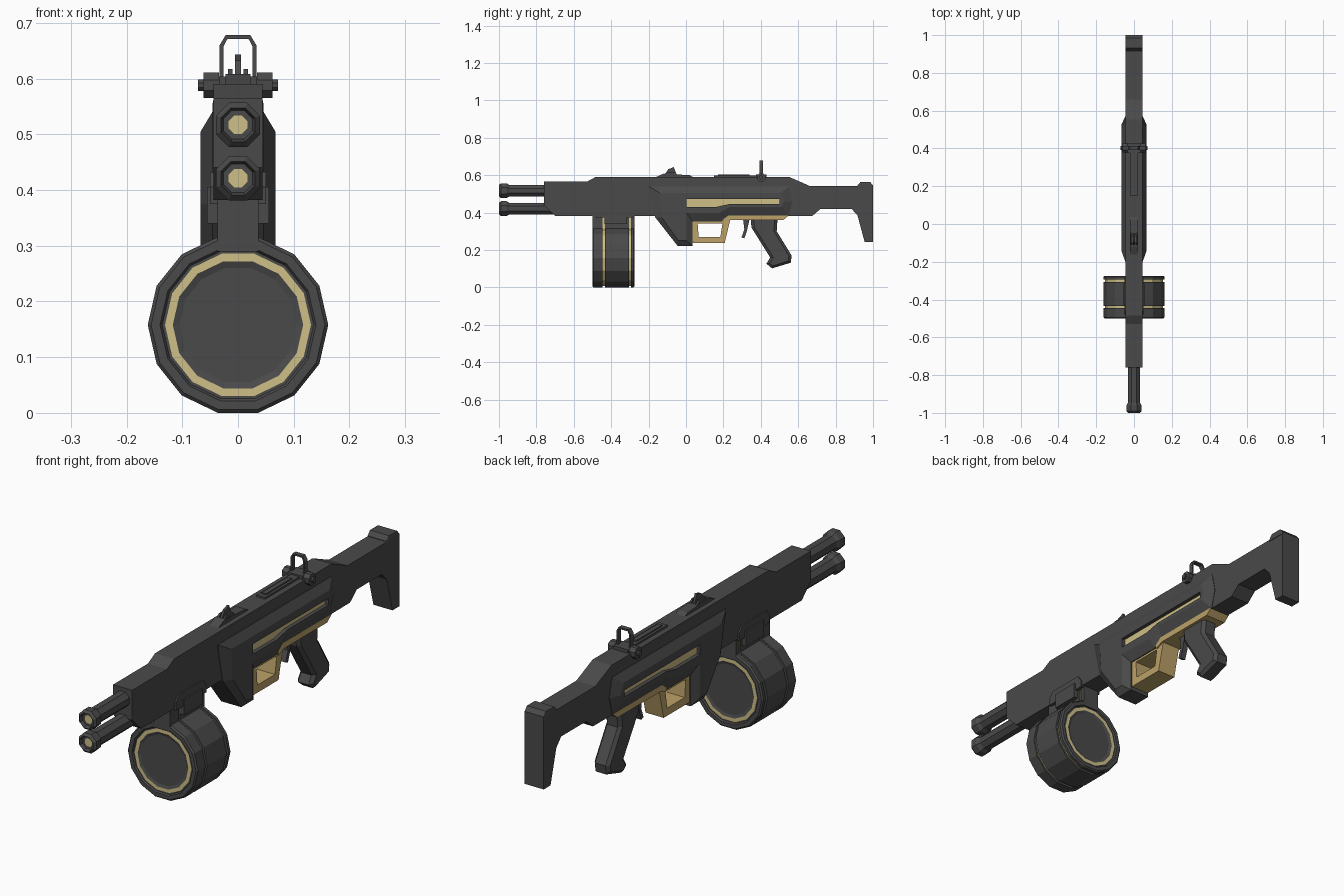
import bpy, bmesh, math
from mathutils import Vector

if "Cube" in bpy.data.objects:
    bpy.data.objects.remove(bpy.data.objects["Cube"], do_unlink=True)


def material(name, rgb):
    m = bpy.data.materials.new(name)
    m.use_nodes = True
    m.diffuse_color = (*rgb, 1)
    m.node_tree.nodes["Principled BSDF"].inputs["Base Color"].default_value = (*rgb, 1)
    return m


GREY = material("dark grey", (0.068, 0.068, 0.068))
GOLD = material("pale gold", (0.62, 0.52, 0.24))
TAN = material("tan gold", (0.50, 0.36, 0.14))


def finish(name, bm, mats):
    bmesh.ops.recalc_face_normals(bm, faces=bm.faces[:])
    me = bpy.data.meshes.new(name)
    bm.to_mesh(me)
    bm.free()
    for m in mats:
        me.materials.append(m)
    ob = bpy.data.objects.new(name, me)
    bpy.context.collection.objects.link(ob)
    return ob


def loft(name, rings, mat):
    """Skin a list of equal-length point rings and cap both ends."""
    bm = bmesh.new()
    rows = [[bm.verts.new(p) for p in ring] for ring in rings]
    for a, b in zip(rows, rows[1:]):
        for i in range(len(a)):
            j = (i + 1) % len(a)
            bm.faces.new((a[i], a[j], b[j], b[i]))
    bm.faces.new(rows[0])
    bm.faces.new(rows[-1])
    return finish(name, bm, [mat])


def slab(name, side, w, mat=GREY, face=None, face_w=None):
    """Side profile (y, z) given thickness; an optional inset face profile adds chamfers."""
    layers = [(-w, side), (w, side)]
    if face:
        layers = [(-face_w, face)] + layers + [(face_w, face)]
    return loft(name, [[(x, y, z) for y, z in pts] for x, pts in layers], mat)


def box(name, w, y0, y1, z0, z1, mat=GREY):
    return slab(name, [(y0, z0), (y1, z0), (y1, z1), (y0, z1)], w, mat)


def lathe(name, centre, steps, sides, axis="Y", turn=0.0, gold=()):
    """Turn (offset, radius) steps about an axis; bands listed in gold use the second colour."""
    bm = bmesh.new()
    rows = []
    for d, r in steps:
        row = []
        for i in range(sides):
            t = 2 * math.pi * (i + turn) / sides
            u, v = r * math.cos(t), r * math.sin(t)
            p = (u, d, v) if axis == "Y" else (d, u, v)
            row.append(bm.verts.new(Vector(centre) + Vector(p)))
        rows.append(row)
    for k, (a, b) in enumerate(zip(rows, rows[1:])):
        for i in range(sides):
            j = (i + 1) % sides
            bm.faces.new((a[i], a[j], b[j], b[i])).material_index = int(k in gold)
    bm.faces.new(rows[0]).material_index = int("cap" in gold)
    bm.faces.new(rows[-1])
    return finish(name, bm, [GREY, GOLD])


# Main body and shoulder stock
slab("body_and_stock", [
    (-.76, .565), (-.53, .565), (-.484, .59), (.553, .59), (.66, .543), (.917, .543),
    (1, .543), (1, .243), (.955, .243), (.917, .385), (.885, .42), (.72, .42),
    (.675, .382), (-.70, .382), (-.76, .44)], .044)
slab("butt_cap", [(.917, .535), (1, .535), (1, .545), (.985, .563), (.932, .563), (.917, .545)], .044,
     GREY, [(.92, .535), (.997, .535), (.997, .543), (.985, .553), (.932, .553), (.92, .543)], .046)

# Receiver shell with chamfered sides
receiver = slab("receiver", [
    (-.2, .54), (.553, .54), (.57, .46), (.55, .382), (.23, .382), (.19, .352),
    (.036, .352), (.036, .222), (-.045, .222), (-.165, .375)], .046, GREY, [
    (-.14, .505), (.505, .505), (.525, .46), (.51, .43), (.235, .43), (.175, .397),
    (.003, .397), (.003, .25), (-.04, .25), (-.13, .375)], .067)

# Side slot cut through the shell, backed by a gold strip
slot = [(.002, .43), (.16, .43), (.23, .445), (.5, .445), (.5, .472), (.002, .472)]
cutter = slab("slot_cutter", slot, .1)
cutter.hide_render = True
mod = receiver.modifiers.new("slot", "BOOLEAN")
mod.operation, mod.solver, mod.object = "DIFFERENCE", "EXACT", cutter
bpy.context.view_layer.objects.active = receiver
bpy.ops.object.modifier_apply(modifier="slot")
bpy.data.objects.remove(cutter, do_unlink=True)
slab("slot_strip", slot, .051, GOLD)

# Twin barrels with octagonal muzzles and gold bores
for label, z in (("upper", .517), ("lower", .421)):
    lathe(label + "_barrel", (0, 0, z), [
        (-.985, .018), (-.985, .028), (-1, .033), (-.99, .043), (-.96, .043),
        (-.945, .034), (-.70, .034)], 8, turn=.5, gold=("cap",))

# Drum magazine with gold grooves and gold face rings
lathe("drum", (0, 0, .158), [
    (-.49, .105), (-.494, .117), (-.494, .131), (-.494, .136), (-.5, .140), (-.5, .156),
    (-.494, .162), (-.446, .162), (-.446, .153), (-.434, .153), (-.434, .162),
    (-.306, .162), (-.306, .153), (-.294, .153), (-.294, .162), (-.281, .162),
    (-.275, .156), (-.275, .140), (-.281, .136), (-.281, .131), (-.281, .117),
    (-.285, .105)], 14, gold=(1, 8, 12, 19))
for i, (y0, y1) in enumerate(((-.5, -.446), (-.434, -.306), (-.294, -.275))):
    box(f"drum_neck_{i + 1}", .037, y0, y1, .29, .386)
box("drum_neck_core", .03, -.49, -.28, .29, .386, GOLD)
slab("drum_collar", [(-.48, .375), (-.28, .375), (-.28, .405), (-.3, .432), (-.46, .432), (-.48, .405)], .05)
box("collar_clip", .056, -.435, -.315, .34, .405)

# Gold hand frame and underside strip
slab("frame_front", [(.036, .24), (.068, .268), (.062, .345), (.036, .375)], .042, TAN)
slab("frame_bottom", [(.036, .238), (.207, .238), (.185, .27), (.062, .27)], .042, TAN)
slab("frame_rear", [(.207, .238), (.24, .375), (.2, .375), (.183, .265)], .042, TAN)
box("frame_top", .042, .036, .22, .343, .375, TAN)
slab("underside_strip", [(.19, .385), (.55, .385), (.52, .36), (.235, .36), (.2, .345)], .048, TAN)

# Trigger and grip
slab("trigger", [(.305, .365), (.34, .365), (.325, .3), (.312, .262), (.297, .268), (.312, .31)], .012)
slab("grip", [
    (.345, .375), (.49, .375), (.485, .3), (.565, .17), (.56, .132), (.46, .102),
    (.43, .127), (.45, .16), (.35, .32)], .024, GREY, [
    (.36, .375), (.475, .375), (.47, .3), (.55, .168), (.547, .142), (.464, .115),
    (.446, .13), (.467, .16), (.366, .32)], .036)

# Front sight
slab("front_sight_base", [(-.165, .588), (-.12, .608), (.02, .6), (.04, .588)], .022)
slab("front_sight_post", [(-.115, .6), (-.095, .632), (-.065, .643), (-.05, .6)], .005)
for s in (-1, 1):
    ear = slab("front_sight_ear", [(-.12, .6), (-.1, .617), (-.06, .617), (-.045, .6)], .004)
    ear.location.x = s * .014

# Rear sight rail, hinge and hoop
box("sight_rail", .020, .15, .38, .588, .598)
box("sight_rail_ridge", .010, .17, .34, .596, .603)
box("rear_sight_base", .034, .375, .43, .58, .604)
lathe("hinge_pin", (0, .402, .588), [(-.072, .011), (.072, .011)], 8, "X", .5)
for s in (-1, 1):
    lathe("hinge_knuckle", (0, .402, .588), [(s * .034, .025), (s * .062, .025)], 8, "X", .5)
hoop = [(.033, .595), (.033, .66), (.022, .678), (-.022, .678), (-.033, .66), (-.033, .595)]
hole = [(.026, .595), (.026, .658), (.019, .671), (-.019, .671), (-.026, .658), (-.026, .595)]
outline = hoop + hole[::-1]
loft("sight_hoop", [[(x, y, z) for x, z in outline] for y in (.392, .412)], GREY)
